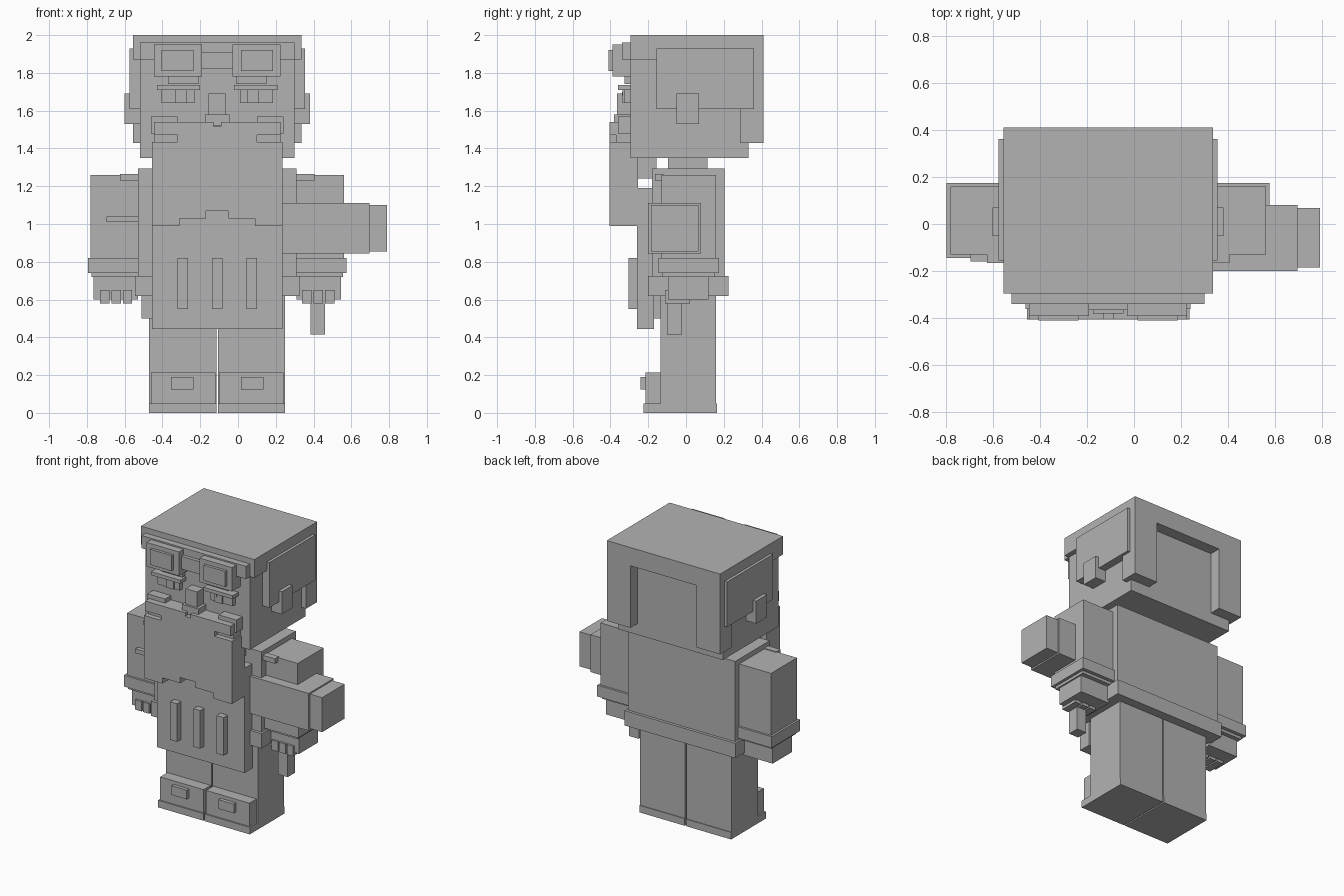
import bpy
import bmesh

# Remove the default cube only
default_cube = bpy.data.objects.get("Cube")
if default_cube:
    bpy.data.objects.remove(default_cube, do_unlink=True)

# Single flat colour
GREY = (.45, .45, .45, 1)
grey = bpy.data.materials.new("plain_grey")
grey.use_nodes = True
grey.diffuse_color = GREY
grey.node_tree.nodes["Principled BSDF"].inputs["Base Color"].default_value = GREY

# The body is symmetrical about this line
MIDLINE = -.11


def finish(name, bm):
    """Turn the bmesh into a named, coloured object."""
    bmesh.ops.recalc_face_normals(bm, faces=bm.faces)
    mesh = bpy.data.meshes.new(name)
    bm.to_mesh(mesh)
    bm.free()
    mesh.materials.append(grey)
    part = bpy.data.objects.new(name, mesh)
    bpy.context.collection.objects.link(part)
    return part


def block(name, across, depth, height):
    """Box between limits; across is measured from the midline."""
    bm = bmesh.new()
    bmesh.ops.create_cube(bm, size=1)
    for vert in bm.verts:
        for axis, limits in enumerate((across, depth, height)):
            vert.co[axis] = limits[1] if vert.co[axis] > 0 else limits[0]
        vert.co.x += MIDLINE
    return finish(name, bm)


def centred(name, half_width, depth, height):
    return block(name, (-half_width, half_width), depth, height)


def pair(name, across, depth, height):
    """Two mirrored boxes, one on each side of the midline."""
    near, far = across
    block("left_" + name, (near, far), depth, height)
    block("right_" + name, (-far, -near), depth, height)


def mirrored_slab(name, half_outline, depth):
    """Mirror a half outline across the midline and extrude it in depth."""
    front, back = depth
    outline = half_outline + [(-u, z) for u, z in reversed(half_outline)]
    bm = bmesh.new()
    face = bm.faces.new([bm.verts.new((u + MIDLINE, front, z)) for u, z in outline])
    extruded = bmesh.ops.extrude_face_region(bm, geom=[face])
    for item in extruded["geom"]:
        if isinstance(item, bmesh.types.BMVert):
            item.co.y = back
    return finish(name, bm)


# Head, hair and ears
centred("head", half_width=.41, depth=(-.295, .33), height=(1.35, 1.95))
centred("hair_crown", half_width=.445, depth=(-.295, .41), height=(1.87, 2))
pair("hair_back_lock", across=(.26, .445), depth=(.285, .41), height=(1.43, 1.87))
pair("hair_side_panel", across=(.40, .465), depth=(-.155, .36), height=(1.61, 1.93))
pair("ear", across=(.40, .49), depth=(-.05, .07), height=(1.53, 1.69))

# Goggles resting on the forehead
centred("goggle_strap", half_width=.41, depth=(-.34, -.29), height=(1.87, 1.96))
centred("goggle_bridge", half_width=.09, depth=(-.365, -.29), height=(1.82, 1.91))
pair("goggle_frame", across=(.08, .335), depth=(-.39, -.29), height=(1.78, 1.95))
pair("goggle_lens", across=(.125, .295), depth=(-.41, -.38), height=(1.81, 1.92))
pair("goggle_rim", across=(.10, .26), depth=(-.325, -.29), height=(1.74, 1.78))

# Face
pair("eyebrow", across=(.09, .32), depth=(-.36, -.29), height=(1.71, 1.735))
pair("eye", across=(.12, .295), depth=(-.325, -.29), height=(1.64, 1.71))
pair("pupil", across=(.16, .22), depth=(-.335, -.32), height=(1.64, 1.71))
pair("eye_glint", across=(.16, .18), depth=(-.34, -.33), height=(1.68, 1.70))
centred("nose", half_width=.045, depth=(-.365, -.29), height=(1.58, 1.69))
centred("nose_base", half_width=.065, depth=(-.38, -.29), height=(1.52, 1.58))
pair("cheek", across=(.21, .35), depth=(-.36, -.29), height=(1.48, 1.57))
pair("mouth_corner", across=(.20, .335), depth=(-.37, -.29), height=(1.43, 1.48))

# Moustache and long beard with a stepped lower edge
moustache_half = [(.02, 1.515), (.02, 1.54), (.335, 1.54), (.335, 1.47)]
beard_half = [(.21, 1.47), (.21, 1.435), (.345, 1.435), (.345, .99)]
stepped_hem = [(.20, .99), (.20, 1.03), (.06, 1.03), (.06, 1.07)]
mirrored_slab("beard", moustache_half + beard_half + stepped_hem, depth=(-.405, -.255))
centred("beard_underside", half_width=.30, depth=(-.26, -.155), height=(1.24, 1.35))

# Torso and apron
centred("neck", half_width=.20, depth=(-.095, .115), height=(1.28, 1.36))
centred("torso", half_width=.42, depth=(-.18, .205), height=(.64, 1.295))
centred("jacket_hem", half_width=.435, depth=(-.20, .225), height=(.62, .725))
centred("apron", half_width=.345, depth=(-.26, -.17), height=(.445, 1.19))
centred("apron_middle_stripe", half_width=.027, depth=(-.305, -.25), height=(.55, .82))
pair("apron_side_stripe", across=(.155, .21), depth=(-.305, -.25), height=(.55, .82))
block("hip_pouch", across=(-.40, -.34), depth=(-.18, -.135), height=(.50, .72))

# Lowered arms with cuffs and hands
pair("sleeve", across=(.42, .67), depth=(-.13, .16), height=(.80, 1.26))
pair("shoulder_tab", across=(.41, .515), depth=(-.165, -.12), height=(1.23, 1.265))
pair("sleeve_fold", across=(.41, .585), depth=(-.16, -.12), height=(1.01, 1.04))
pair("cuff", across=(.41, .685), depth=(-.145, .175), height=(.74, .82))
pair("wrist", across=(.42, .665), depth=(-.125, .15), height=(.72, .74))
pair("hand", across=(.42, .655), depth=(-.095, .12), height=(.60, .725))
for finger, start in enumerate((.45, .51, .57)):
    pair(f"finger_{finger}", across=(start, start + .05),
         depth=(-.11, .02), height=(.58, .65))
block("left_pointing_finger", across=(.495, .57), depth=(-.10, -.02), height=(.415, .60))

# Extra forearm reaching out to the left side
block("outstretched_forearm", across=(.345, .805), depth=(-.20, .08), height=(.845, 1.11))
block("outstretched_fist", across=(.80, .90), depth=(-.185, .067), height=(.855, 1.10))

# Legs and shoes
pair("leg", across=(.005, .36), depth=(-.135, .16), height=(.05, .65))
pair("shoe", across=(.01, .35), depth=(-.215, .155), height=(.04, .215))
pair("shoe_sole", across=(.005, .36), depth=(-.225, .165), height=(0, .05))
pair("shoe_buckle", across=(.125, .245), depth=(-.24, -.21), height=(.125, .19))
